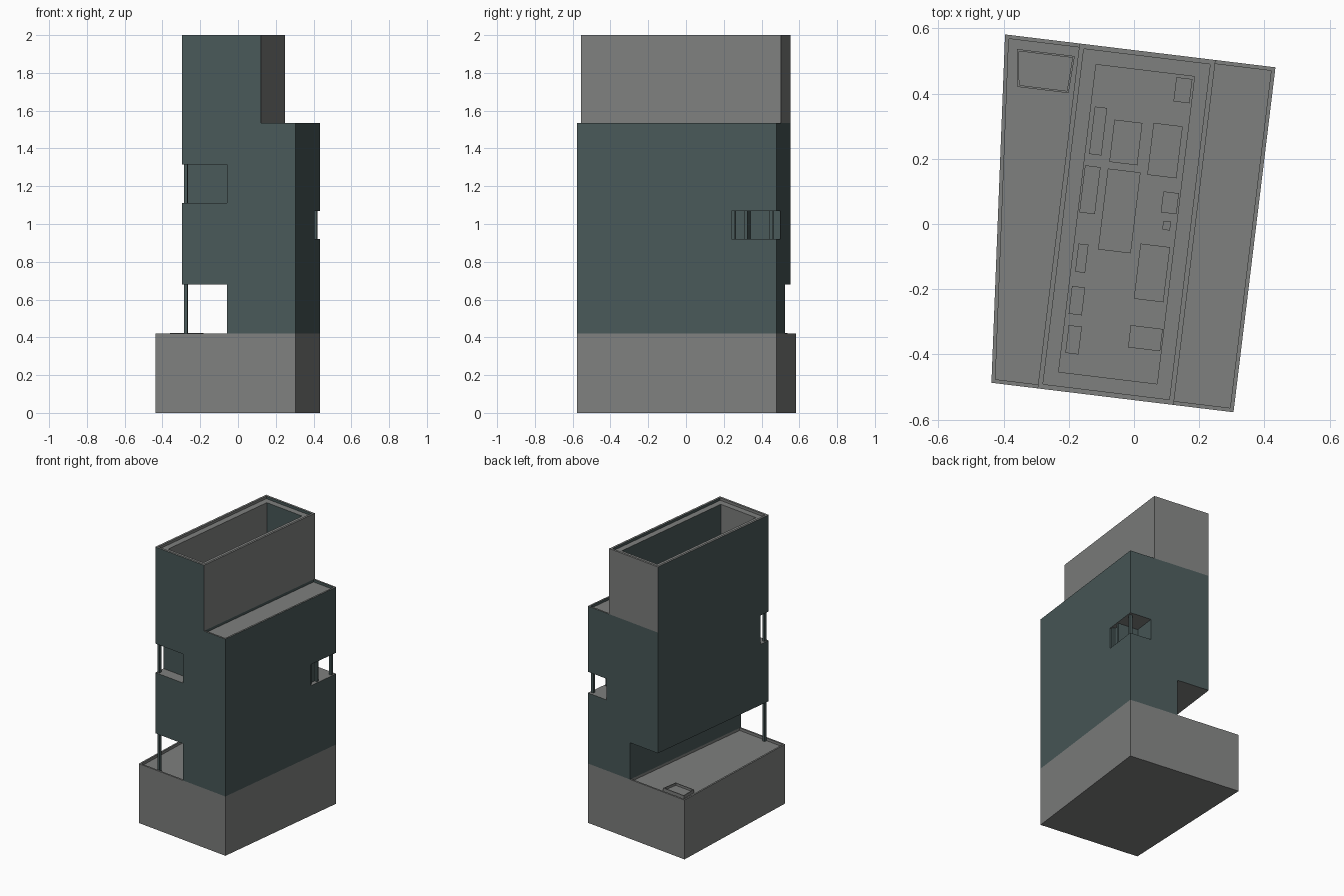
import bpy
import bmesh
from mathutils import Vector

cube = bpy.data.objects.get("Cube")
if cube:
    bpy.data.objects.remove(cube, do_unlink=True)

# Plan frame: the origin is the front corner, "across" runs along the
# front wall and "deep" runs towards the back
ORIGIN = Vector((0.305, -0.577))
ACROSS = Vector((-0.9927, 0.1208))
DEEP = Vector((0.1208, 0.9927))
WIDTH, LENGTH, TOWER_SIDE, RECESS = 0.605, 1.065, 0.185, 0.365
RIM = 0.012


def make_material(name, colour):
    material = bpy.data.materials.new(name)
    material.use_nodes = True
    material.diffuse_color = (*colour, 1)
    shader = material.node_tree.nodes["Principled BSDF"]
    shader.inputs["Base Color"].default_value = (*colour, 1)
    shader.inputs["Roughness"].default_value = 0.8
    return material


GREY = make_material("concrete grey", (0.21, 0.215, 0.21))
TEAL = make_material("dark teal cladding", (0.067, 0.1, 0.1))


# Colour rules: return True where a face is teal
def plain_rule(normal):
    return False


def cladding_rule(normal):
    return abs(normal.z) < 0.5


def tower_rule(normal):
    return abs(normal.z) < 0.5 and normal.x + normal.y < 0


def rectangle(across_a, across_b, deep_a, deep_b):
    return [(across_a, deep_a), (across_b, deep_a),
            (across_b, deep_b), (across_a, deep_b)]


def sink(bm, face, border, drop):
    """Leave a border around a face and push its middle down."""
    bmesh.ops.inset_region(bm, faces=[face], thickness=border,
                           use_even_offset=True)
    inner = bmesh.ops.extrude_discrete_faces(bm, faces=[face])["faces"][0]
    bmesh.ops.translate(bm, verts=inner.verts, vec=(0, 0, -drop))
    return inner


def prism(name, outline, bottom, top, rule=plain_rule, sinks=()):
    """Raise a plan outline to a solid, optionally with stepped hollows."""
    bm = bmesh.new()
    corners = [ORIGIN + ACROSS * a + DEEP * d for a, d in outline]
    face = bm.faces.new([bm.verts.new((*c, bottom)) for c in corners])
    raised = bmesh.ops.extrude_face_region(bm, geom=[face])["geom"]
    verts = [g for g in raised if isinstance(g, bmesh.types.BMVert)]
    bmesh.ops.translate(bm, verts=verts, vec=(0, 0, top - bottom))
    bmesh.ops.recalc_face_normals(bm, faces=bm.faces)
    lid = max(bm.faces, key=lambda f: f.calc_center_median().z)
    for border, drop in sinks:
        lid = sink(bm, lid, border, drop)
    bmesh.ops.recalc_face_normals(bm, faces=bm.faces)
    for f in bm.faces:
        f.normal_update()
        f.material_index = int(rule(f.normal))
    mesh = bpy.data.meshes.new(name)
    bm.to_mesh(mesh)
    bm.free()
    mesh.materials.append(GREY)
    mesh.materials.append(TEAL)
    obj = bpy.data.objects.new(name, mesh)
    bpy.context.collection.objects.link(obj)
    return obj


def column(name, across, deep, bottom, top):
    half = 0.009
    prism(name, rectangle(across - half, across + half, deep - half, deep + half),
          bottom, top, cladding_rule)


# Base storey with a low parapet around its open terrace
BASE_TOP, DECK = 0.42, 0.402
prism("base", [(0, 0), (0.7475, 0), (0.835, LENGTH), (0, LENGTH)], 0, DECK)
prism("base_core", rectangle(0, RECESS, 0, LENGTH), DECK, BASE_TOP)
prism("base_parapet",
      [(RECESS, 0), (0.7475, 0), (0.835, LENGTH), (RECESS, LENGTH),
       (RECESS, LENGTH - RIM), (0.822, LENGTH - RIM), (0.7365, RIM), (RECESS, RIM)],
      DECK, BASE_TOP)
prism("base_skylight", [(0.62, 0.91), (0.778, 0.91), (0.794, 1.025), (0.615, 1.025)],
      DECK, BASE_TOP + 0.004, plain_rule, [(0.006, 0.016)])

# Middle storeys, one outline for each level
full = rectangle(0, WIDTH, 0, LENGTH)
back_loggia = [(0, 0), (WIDTH, 0), (WIDTH, LENGTH), (0.16, LENGTH),
               (0.16, 0.907), (0.03, 0.907), (0.03, 0.823), (0, 0.823)]
front_loggia = [(0, 0), (RECESS, 0), (RECESS, 0.08), (WIDTH, 0.08),
                (WIDTH, LENGTH), (0, LENGTH)]
levels = [
    ("entrance_level", rectangle(0, RECESS, 0, LENGTH), 0.68),
    ("lower_level", full, 0.92),
    ("back_loggia_level", back_loggia, 1.07),
    ("middle_slab", full, 1.11),
    ("front_loggia_level", front_loggia, 1.315),
    ("upper_level", full, 1.517),
]
floor = BASE_TOP
for name, outline, ceiling in levels:
    prism(name, outline, floor, ceiling, cladding_rule)
    floor = ceiling

# Columns at the open corners
column("entrance_column", 0.588, 0.022, DECK, 0.68)
column("front_loggia_column", 0.588, 0.022, 1.11, 1.315)
column("back_loggia_column", 0.02, 1.035, 0.92, 1.07)
column("back_loggia_post", 0.02, 0.9, 0.92, 1.07)
column("back_loggia_jamb", 0.02, 0.832, 0.92, 1.07)

# Upper terrace parapet and the block under the tower
MID_TOP = 1.535
prism("tower_plinth", rectangle(TOWER_SIDE, WIDTH, 0, LENGTH),
      floor, MID_TOP, cladding_rule)
prism("terrace_parapet",
      [(TOWER_SIDE, 0), (0, 0), (0, LENGTH), (TOWER_SIDE, LENGTH),
       (TOWER_SIDE, LENGTH - RIM), (RIM, LENGTH - RIM), (RIM, RIM),
       (TOWER_SIDE, RIM)],
      floor, MID_TOP, cladding_rule)

# Hollow tower: thin rim, ledge, then a deep court
COURT = 1.56
prism("tower", rectangle(TOWER_SIDE, WIDTH, 0, LENGTH), MID_TOP, 2, tower_rule,
      [(0.015, 0.018), (0.043, 2 - 0.018 - COURT)])

# Low blocks on the court floor, by opposite plan corners
blocks = [
    (-.12, .36, -.1, .21), (-.06, .32, .01, .18), (.06, .31, .13, .14),
    (.13, .45, .17, .37), (-.15, .18, -.12, .03), (-.08, .17, -.01, -.09),
    (.09, .1, .13, .03), (.09, .01, .11, -.02), (.02, -.06, .09, -.24),
    (-.17, -.06, -.15, -.15), (-.19, -.19, -.16, -.28),
    (-.2, -.31, -.17, -.4), (-.01, -.31, .08, -.39),
]
for number, (xa, ya, xb, yb) in enumerate(blocks):
    a, b = Vector((xa, ya)) - ORIGIN, Vector((xb, yb)) - ORIGIN
    prism(f"court_block_{number}",
          rectangle(a.dot(ACROSS), b.dot(ACROSS), a.dot(DEEP), b.dot(DEEP)),
          COURT, COURT + 0.04)
